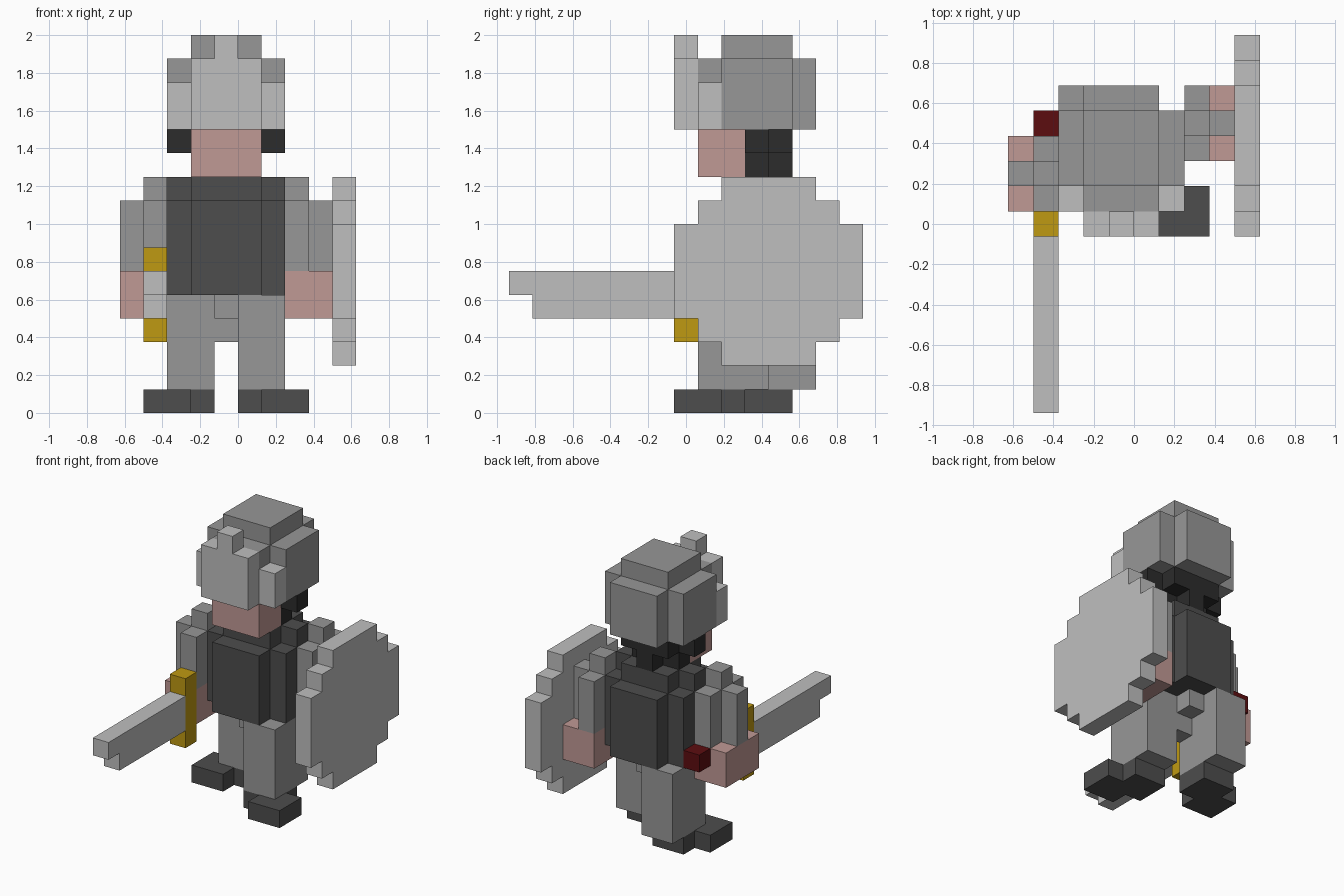
import bpy, bmesh, math
from mathutils import Vector

if "Cube" in bpy.data.objects:
    bpy.data.objects.remove(bpy.data.objects["Cube"], do_unlink=True)

U = 0.125          # size of one block
Y0 = -0.9375       # y of block row 0


def material(name, rgb):
    m = bpy.data.materials.new(name)
    m.use_nodes = True
    m.diffuse_color = (*rgb, 1)
    m.node_tree.nodes["Principled BSDF"].inputs["Base Color"].default_value = (*rgb, 1)
    return m


STEEL = material("light_steel", (0.52, 0.52, 0.52))
IRON = material("mid_grey", (0.31, 0.31, 0.31))
DARK = material("dark_grey", (0.075, 0.075, 0.075))
BLACK = material("black_hair", (0.025, 0.025, 0.025))
SKIN = material("skin_pink", (0.53, 0.32, 0.30))
GOLD = material("gold", (0.52, 0.32, 0.006))
RED = material("dark_red", (0.107, 0.004, 0.005))

# the six directions of a block with the four corners of each side
SIDES = []
for axis in range(3):
    for s in (0, 1):
        n = [0, 0, 0]
        n[axis] = 1 if s else -1
        corners = []
        for a, b in ((0, 0), (1, 0), (1, 1), (0, 1)):
            c = [0, 0, 0]
            c[axis] = s
            c[(axis + 1) % 3] = a
            c[(axis + 2) % 3] = b
            corners.append(tuple(c))
        SIDES.append((tuple(n), corners if s else corners[::-1]))


def part(name, mat, *boxes):
    """Join boxes (x0, x1, y0, y1, z0, z1 in blocks) into one clean outer skin."""
    cells = {(x, y, z) for x0, x1, y0, y1, z0, z1 in boxes
             for x in range(x0, x1) for y in range(y0, y1) for z in range(z0, z1)}
    bm = bmesh.new()
    for c in cells:
        for n, corners in SIDES:
            if tuple(c[i] + n[i] for i in range(3)) not in cells:
                pts = [[c[i] + k[i] for i in range(3)] for k in corners]
                bm.faces.new([bm.verts.new((p[0] * U, Y0 + p[1] * U, p[2] * U)) for p in pts])
    bmesh.ops.remove_doubles(bm, verts=bm.verts, dist=1e-4)
    bmesh.ops.dissolve_limit(bm, angle_limit=math.radians(1), verts=bm.verts, edges=bm.edges)
    mesh = bpy.data.meshes.new(name)
    bm.to_mesh(mesh)
    bm.free()
    mesh.materials.append(mat)
    ob = bpy.data.objects.new(name, mesh)
    bpy.context.scene.collection.objects.link(ob)
    return ob


def mirror(box):
    """Mirror a box about the middle of the body, half a block right of x = 0."""
    return (-1 - box[1], -1 - box[0], *box[2:])


def limbs(side, leg_y, arm_y):
    """One leg, boot, arm and hand; the legs and arms are set back by a stride."""
    flip = mirror if side == "right" else (lambda b: b)
    a, l = arm_y, leg_y
    part(side + "_leg", IRON, flip((0, 2, l, l + 3, 1, 5)))
    part(side + "_boot", DARK, flip((0, 2, l, l + 2, 0, 1)), flip((1, 3, l - 1, l + 1, 0, 1)))
    part(side + "_arm", IRON, flip((2, 3, a, a + 3, 6, 9)),
         flip((2, 4, a + 1, a + 2, 6, 9)), flip((2, 3, a + 1, a + 2, 9, 10)))
    part(side + "_hand", SKIN, flip((2, 4, a, a + 3, 4, 6)))


limbs("left", 8, 10)
limbs("right", 10, 8)

# body
part("hips", IRON, (-1, 0, 9, 12, 4, 5), (-1, 0, 10, 11, 3, 4))
part("torso", DARK, (-3, 2, 9, 12, 5, 9), (-2, 1, 8, 13, 5, 9),
     (-2, 1, 9, 12, 9, 10), (-3, 2, 10, 11, 9, 10))

# head
part("face", SKIN, (-2, 1, 8, 10, 10, 12))
part("hair", BLACK, (-2, 1, 10, 11, 10, 12), (-2, 1, 11, 12, 11, 12),
     (-1, 0, 11, 12, 10, 11), (-3, 2, 10, 11, 11, 12))
part("helmet", IRON, (-3, 2, 9, 12, 12, 15), (-2, 1, 8, 13, 12, 15), (-2, 1, 9, 12, 15, 16))
cheek = (1, 2, 8, 9, 12, 14)
part("visor", STEEL, (-2, 1, 7, 8, 12, 15), (-1, 0, 7, 8, 15, 16), cheek, mirror(cheek))

# round shield
part("shield", STEEL, *[(4, 5, 7 + i, 15 - i, 4 - i, 8 + i) for i in range(3)])

# sword
part("sword_blade", STEEL, (-4, -3, 1, 7, 4, 6), (-4, -3, 0, 1, 5, 6))
part("sword_guard", GOLD, (-4, -3, 7, 8, 3, 7))
part("sword_pommel", RED, (-4, -3, 11, 12, 5, 6))
